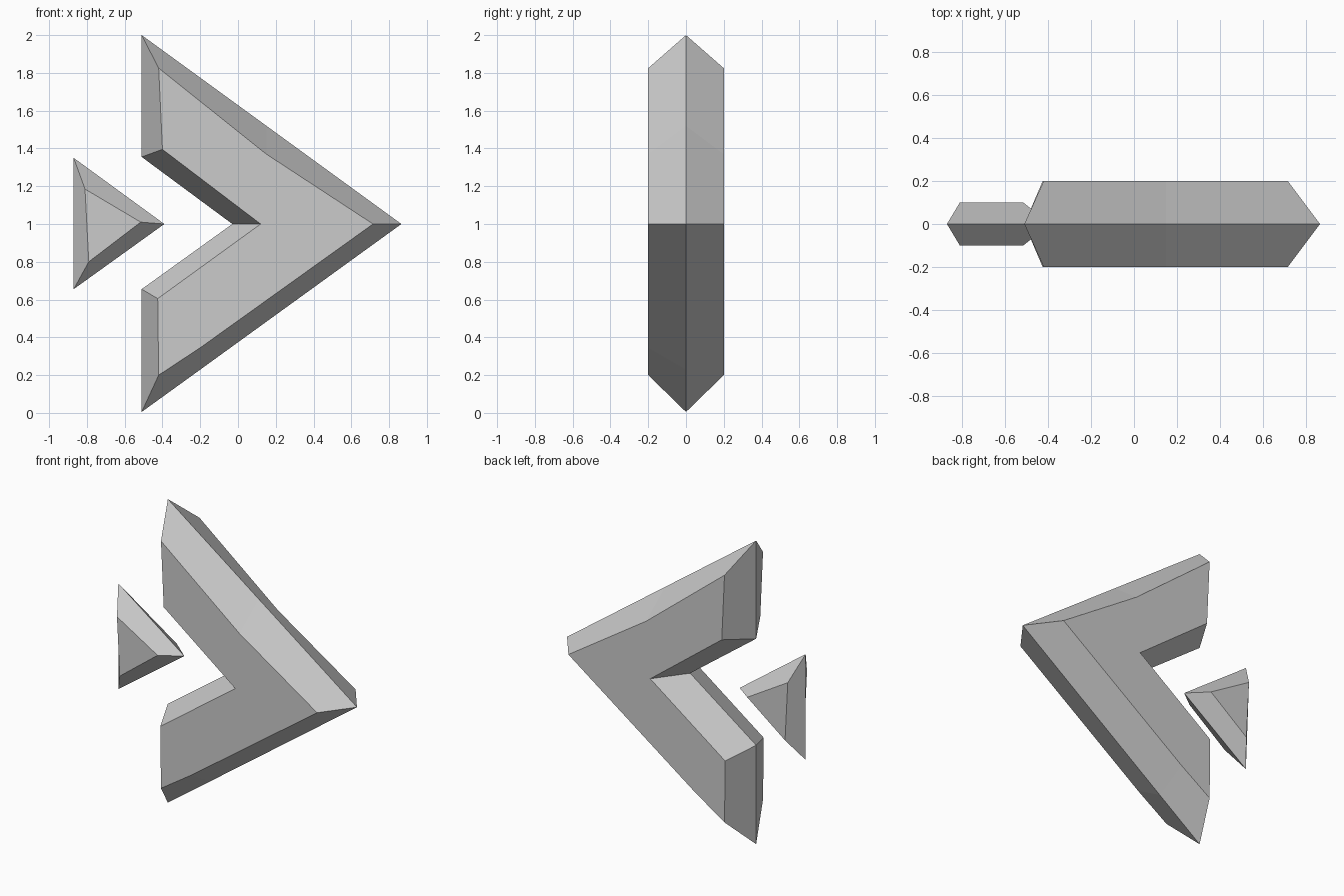
import bpy
import bmesh

cube = bpy.data.objects.get("Cube")
if cube:
    bpy.data.objects.remove(cube, do_unlink=True)

grey = bpy.data.materials.new("plain_grey")
grey.use_nodes = True
colour = (0.6, 0.6, 0.6, 1)
grey.diffuse_color = colour
grey.node_tree.nodes["Principled BSDF"].inputs["Base Color"].default_value = colour


def bevelled_plate(name, ridge, face, depth):
    """Symmetric plate: flat front and back faces sloping to a ridge outline at y = 0."""
    bm = bmesh.new()
    rings = [[bm.verts.new((x, y, z)) for x, z in outline]
             for outline, y in ((face, -depth), (ridge, 0), (face, depth))]
    bm.faces.new(rings[0])
    bm.faces.new(rings[2])
    count = len(ridge)
    for a, b in zip(rings, rings[1:]):
        for i in range(count):
            j = (i + 1) % count
            bm.faces.new((a[i], a[j], b[j], b[i]))
    bmesh.ops.recalc_face_normals(bm, faces=bm.faces)
    mesh = bpy.data.meshes.new(name)
    bm.to_mesh(mesh)
    bm.free()
    mesh.materials.append(grey)
    obj = bpy.data.objects.new(name, mesh)
    bpy.context.collection.objects.link(obj)
    return obj


# Large chevron pointing to +x
bevelled_plate(
    "chevron",
    ridge=[(-0.51, 2), (0.15, 1.52), (0.865, 1), (-0.2, 0.229),
           (-0.51, 0.005), (-0.51, 0.655), (-0.03, 1), (-0.51, 1.355)],
    face=[(-0.42, 1.825), (0.15, 1.37), (0.715, 1), (-0.2, 0.345),
          (-0.42, 0.2), (-0.425, 0.605), (0.12, 1), (-0.4, 1.395)],
    depth=0.2)

# Small triangle behind the notch
bevelled_plate(
    "small_triangle",
    ridge=[(-0.87, 1.35), (-0.39, 1), (-0.87, 0.655)],
    face=[(-0.81, 1.185), (-0.515, 1.01), (-0.79, 0.8)],
    depth=0.1)
